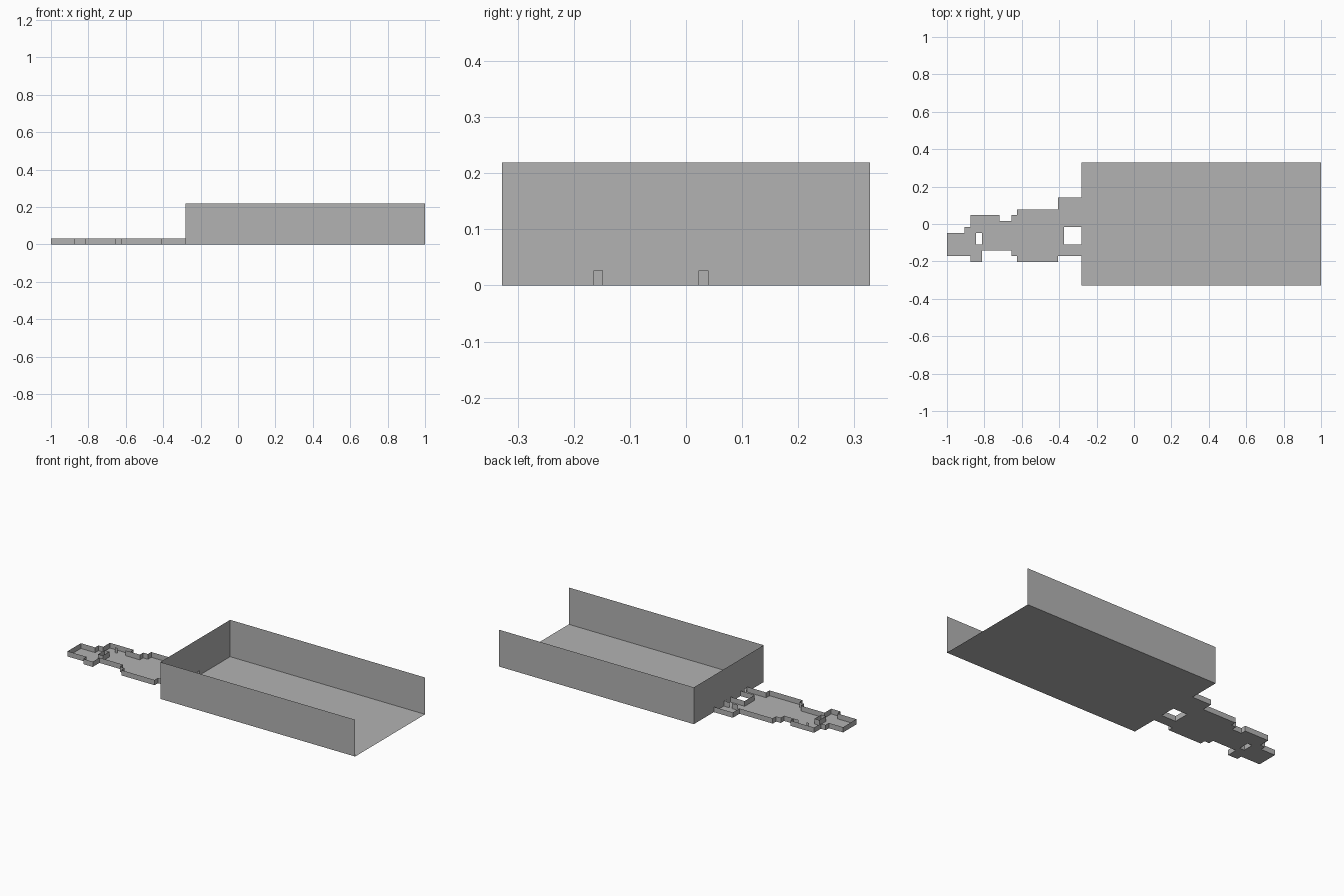
import bpy, bmesh

if "Cube" in bpy.data.objects:
    bpy.data.objects.remove(bpy.data.objects["Cube"])

U = 1 / 32                      # plan grid unit
X0, Y0 = -1.0, -10.5 * U        # grid origin
LOW, HIGH = U, 7 * U            # wall heights

grey = bpy.data.materials.new("plain grey")
grey.diffuse_color = (0.45, 0.45, 0.45, 1)
grey.use_nodes = True
grey.node_tree.nodes["Principled BSDF"].inputs["Base Color"].default_value = grey.diffuse_color


def point(x, y, z):
    return (X0 + x * U, Y0 + y * U, z)


def wall(bm, a, b, z0, z1):
    """Thin upright sheet between two grid points."""
    corners = [point(*a, z0), point(*b, z0), point(*b, z1), point(*a, z1)]
    bm.faces.new([bm.verts.new(c) for c in corners])


def floor(bm, x0, y0, x1, y1):
    corners = [(x0, y0), (x1, y0), (x1, y1), (x0, y1)]
    bm.faces.new([bm.verts.new(point(x, y, 0)) for x, y in corners])


def finish(name, bm):
    bmesh.ops.remove_doubles(bm, verts=bm.verts, dist=1e-5)
    mesh = bpy.data.meshes.new(name)
    bm.to_mesh(mesh)
    bm.free()
    mesh.materials.append(grey)
    bpy.context.collection.objects.link(bpy.data.objects.new(name, mesh))


# Great hall floor
bm = bmesh.new()
floor(bm, 23, 0, 64, 21)
finish("hall_floor", bm)

# Great hall walls, open on the right, with two small doorways on the left
bm = bmesh.new()
wall(bm, (23, 0), (64, 0), 0, HIGH)
wall(bm, (64, 21), (23, 21), 0, HIGH)
door_height = 0.86 * U
edges = [0, 5.25, 5.75, 11.25, 11.75, 21]
for i, (a, b) in enumerate(zip(edges, edges[1:])):
    if i % 2 == 0:
        wall(bm, (23, b), (23, a), 0, door_height)
    wall(bm, (23, b), (23, a), door_height, HIGH)
finish("hall_walls", bm)

# Small rooms: plan rectangles on the grid, less two openings
rooms = [(0, 5, 3, 9), (3, 5, 4, 10), (4, 4, 6, 12), (6, 6, 9, 12),
         (9, 6, 11, 11), (11, 5, 12, 12), (12, 4, 19, 13), (19, 5, 23, 15)]
openings = [(5, 7, 6, 9), (20, 7, 23, 10)]


def cells(rects):
    return {(x, y) for x0, y0, x1, y1 in rects
            for x in range(x0, x1) for y in range(y0, y1)}


plan = cells(rooms) - cells(openings)

bm = bmesh.new()
for x, y in sorted(plan):
    floor(bm, x, y, x + 1, y + 1)
finish("room_floor", bm)

# Low walls wherever the plan ends (the hall closes the right side)
bm = bmesh.new()
sides = {(-1, 0): ((0, 1), (0, 0)), (1, 0): ((1, 0), (1, 1)),
         (0, -1): ((0, 0), (1, 0)), (0, 1): ((1, 1), (0, 1))}
for x, y in sorted(plan):
    for (dx, dy), (a, b) in sides.items():
        if (x + dx, y + dy) not in plan and x + dx < 23:
            wall(bm, (x + a[0], y + a[1]), (x + b[0], y + b[1]), 0, LOW)
finish("room_walls", bm)

# Short partitions beside the inner doorways
bm = bmesh.new()
for a, b, y in [(20, 21.25, 12), (21.75, 23, 12), (5.75, 6.25, 11), (8, 9, 11)]:
    wall(bm, (a, y), (b, y), 0, LOW)
finish("inner_partitions", bm)
